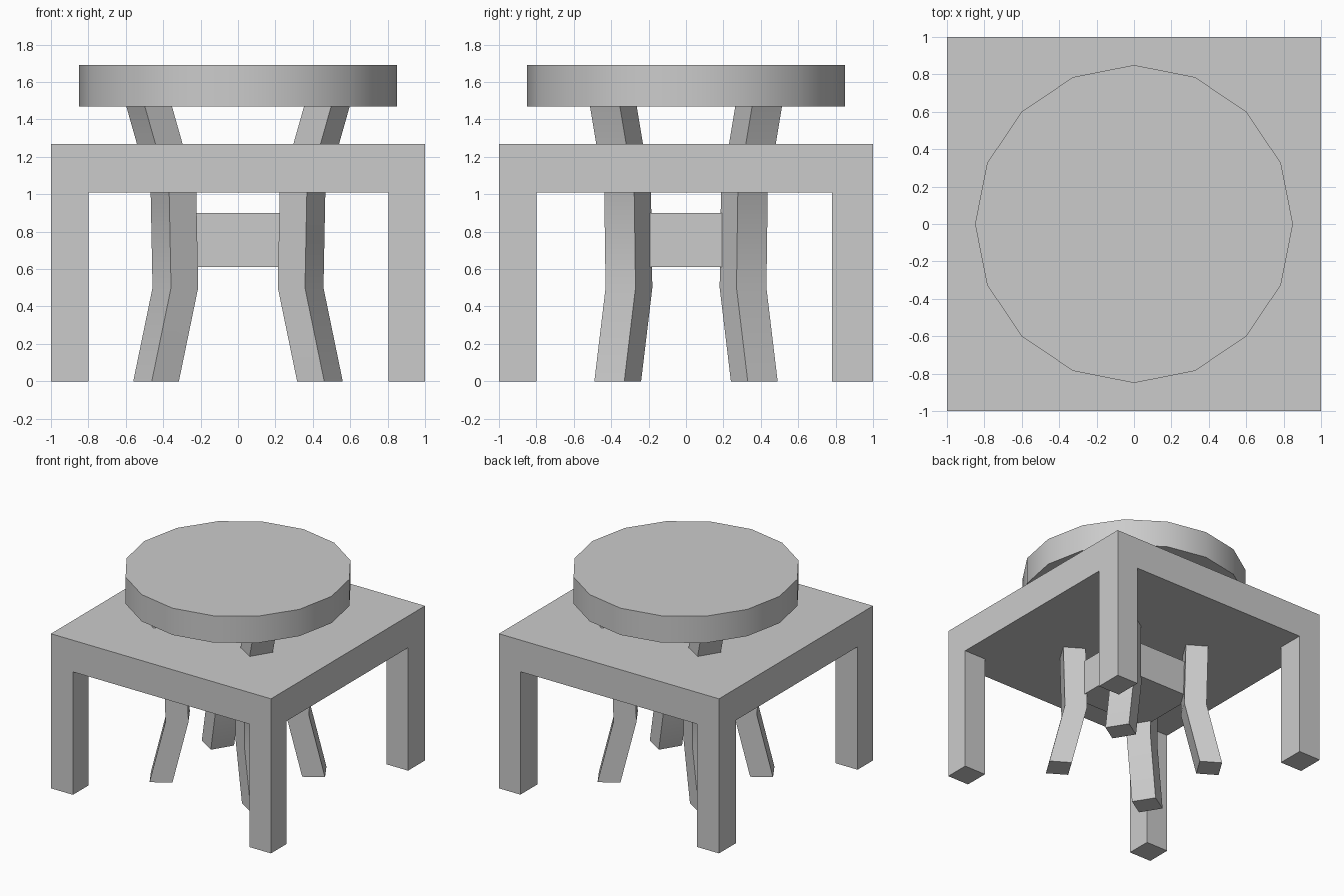
import bpy, bmesh
from mathutils import Vector

if "Cube" in bpy.data.objects:
    bpy.data.objects.remove(bpy.data.objects["Cube"])


def finish(name, bm, smooth=False):
    """Turn a bmesh into a named object, optionally smooth with sharp corners."""
    bmesh.ops.recalc_face_normals(bm, faces=bm.faces)
    mesh = bpy.data.meshes.new(name)
    bm.to_mesh(mesh)
    bm.free()
    obj = bpy.data.objects.new(name, mesh)
    bpy.context.collection.objects.link(obj)
    if smooth:
        bpy.ops.object.select_all(action='DESELECT')
        obj.select_set(True)
        bpy.context.view_layer.objects.active = obj
        bpy.ops.object.shade_smooth_by_angle(angle=0.6)
    return obj


# Outer table: a 3 x 3 grid slab with the four corner cells pulled down as legs
SLAB_BOTTOM, SLAB_TOP = 1.01, 1.27
xs = (-1, -0.8, 0.805, 1)
ys = (-1, -0.8, 0.78, 1)
bm = bmesh.new()
grid = [[bm.verts.new((x, y, SLAB_BOTTOM)) for y in ys] for x in xs]
corners = []
for i in range(3):
    for j in range(3):
        f = bm.faces.new((grid[i][j], grid[i][j + 1], grid[i + 1][j + 1], grid[i + 1][j]))
        if i != 1 and j != 1:
            corners.append(f)
# leg sides first, while the slab underside is still a plain sheet
legs = bmesh.ops.extrude_discrete_faces(bm, faces=corners)["faces"]
bmesh.ops.translate(bm, vec=(0, 0, -SLAB_BOTTOM),
                    verts=list({v for f in legs for v in f.verts}))
bmesh.ops.remove_doubles(bm, verts=bm.verts, dist=1e-4)
# slab sides and top
top = {}
rim = [(x, y) for x in (xs[0], xs[3]) for y in (ys[0], ys[3])]
edge = ([(x, ys[0]) for x in xs] + [(xs[3], y) for y in ys[1:]]
        + [(x, ys[3]) for x in xs[2::-1]] + [(xs[0], y) for y in ys[2:0:-1]])
lower = [grid[xs.index(x)][ys.index(y)] for x, y in edge]
upper = [bm.verts.new((x, y, SLAB_TOP)) for x, y in edge]
bm.verts.ensure_lookup_table()
lower = [next(v for v in bm.verts if (v.co - Vector((x, y, SLAB_BOTTOM))).length < 1e-4)
         for x, y in edge]
for k in range(len(edge)):
    n = (k + 1) % len(edge)
    bm.faces.new((lower[k], lower[n], upper[n], upper[k]))
bm.faces.new(upper)
finish("table_frame", bm)

# Round seat: low-poly disc with smooth rim
bm = bmesh.new()
bmesh.ops.create_cone(bm, cap_ends=True, segments=16, radius1=0.85, radius2=0.85, depth=0.22)
bmesh.ops.translate(bm, verts=bm.verts, vec=(0, 0, 1.58))
finish("round_seat", bm, smooth=True)

# Bent stool legs: turned rectangular section swept up a bent path, mirrored to 4 corners
section = [(-0.122, 0.035), (0.023, 0.125), (0.122, -0.035), (-0.023, -0.125)]
path = [(0.438, 0.365, 0), (0.335, 0.305, 0.5), (0.345, 0.312, 1.01), (0.478, 0.39, 1.48)]
for sx, side in ((1, "right"), (-1, "left")):
    for sy, end in ((1, "back"), (-1, "front")):
        bm = bmesh.new()
        rings = [[bm.verts.new((sx * (px + a), sy * (py + b), z)) for a, b in section]
                 for px, py, z in path]
        for r0, r1 in zip(rings, rings[1:]):
            for k in range(4):
                n = (k + 1) % 4
                bm.faces.new((r0[k], r0[n], r1[n], r1[k]))
        bm.faces.new(rings[0])
        bm.faces.new(rings[-1])
        finish(f"stool_leg_{end}_{side}", bm, smooth=True)

# Brace block joining the stool legs
bm = bmesh.new()
bmesh.ops.create_cube(bm, size=1)
bmesh.ops.scale(bm, verts=bm.verts, vec=(0.66, 0.58, 0.29))
bmesh.ops.translate(bm, verts=bm.verts, vec=(0, 0, 0.755))
finish("brace_block", bm)
